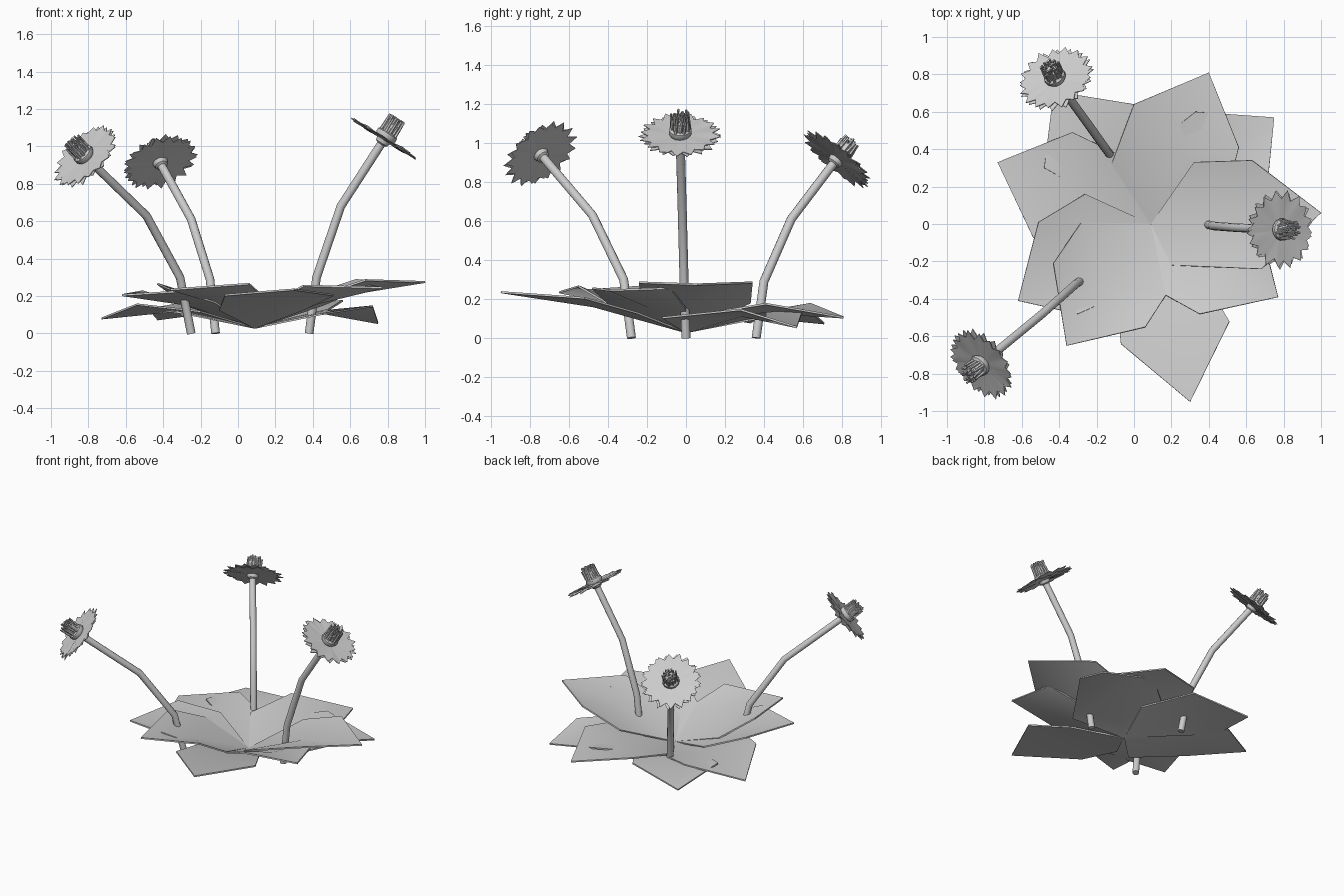
import bpy, bmesh, math, random
from mathutils import Vector, Matrix

random.seed(4)
if "Cube" in bpy.data.objects:
    bpy.data.objects.remove(bpy.data.objects["Cube"], do_unlink=True)

# One pale grey for the whole plant
grey = bpy.data.materials.new("pale_grey")
grey.use_nodes = True
grey.diffuse_color = (0.6, 0.6, 0.6, 1)
grey.node_tree.nodes["Principled BSDF"].inputs["Base Color"].default_value = (0.6, 0.6, 0.6, 1)


def finish(name, bm, matrix=Matrix(), smooth=True):
    """Turn a bmesh into a named, coloured and shaded object."""
    bmesh.ops.recalc_face_normals(bm, faces=bm.faces[:])
    mesh = bpy.data.meshes.new(name)
    bm.to_mesh(mesh)
    bm.free()
    mesh.materials.append(grey)
    obj = bpy.data.objects.new(name, mesh)
    bpy.context.collection.objects.link(obj)
    obj.matrix_world = matrix
    if smooth:
        bpy.ops.object.select_all(action='DESELECT')
        obj.select_set(True)
        bpy.context.view_layer.objects.active = obj
        bpy.ops.object.shade_smooth_by_angle(angle=math.radians(40))


def thicken(bm, thickness):
    bmesh.ops.recalc_face_normals(bm, faces=bm.faces[:])
    bmesh.ops.solidify(bm, geom=bm.faces[:], thickness=thickness)


def leaf(name, outline, tip_z, shoulder_z):
    """Cupped leaf: inner and outer shoulder, tip, outer and inner shoulder."""
    base = Vector((0.09, 0.0, 0.035))

    def on_bowl(x, y):
        # The inner part of each leaf follows a shallow cone
        return Vector((x, y, base.z + 1.3 * shoulder_z * math.hypot(x - base.x, y - base.y)))

    inner_a, outer_a, tip, outer_b, inner_b = outline
    rim = [base, on_bowl(*inner_a), Vector((*outer_a, shoulder_z)), Vector((*tip, tip_z)),
           Vector((*outer_b, shoulder_z)), on_bowl(*inner_b)]
    middle = base.lerp(rim[3], 0.5)
    bm = bmesh.new()
    verts = [bm.verts.new(p) for p in rim]
    centre = bm.verts.new(on_bowl(middle.x, middle.y))
    for i, v in enumerate(verts):
        bm.faces.new((v, verts[(i + 1) % len(verts)], centre))
    thicken(bm, 0.01)
    finish(name, bm)


def bridge(bm, low, high):
    """Join two rings of vertices with a band of quads."""
    for k in range(len(low)):
        n = (k + 1) % len(low)
        bm.faces.new((low[k], low[n], high[n], high[k]))


def tube(name, points, radius, sides=12):
    """Round stem swept along a bent path."""
    bm = bmesh.new()
    path = [Vector(p) for p in points]
    rings = []
    for i, p in enumerate(path):
        along = (path[min(i + 1, len(path) - 1)] - path[max(i - 1, 0)]).normalized()
        turn = Vector((0, 0, 1)).rotation_difference(along)
        rings.append([bm.verts.new(p + turn @ Vector((radius * math.cos(a), radius * math.sin(a), 0)))
                      for a in (math.tau * k / sides for k in range(sides))])
    for low, high in zip(rings, rings[1:]):
        bridge(bm, low, high)
    bm.faces.new(rings[0])
    bm.faces.new(rings[-1])
    finish(name, bm)


def lathe(bm, profile, sides=14):
    """Revolve radius and height pairs about the local axis."""
    rings = [[bm.verts.new((r * math.cos(math.tau * k / sides), r * math.sin(math.tau * k / sides), z))
              for k in range(sides)] for r, z in profile]
    for low, high in zip(rings, rings[1:]):
        bridge(bm, low, high)


def flower(label, centre, facing):
    turn = Vector((0, 0, 1)).rotation_difference(Vector(facing)).to_matrix().to_4x4()
    place = Matrix.Translation(centre) @ turn

    # Two toothed petal discs, slightly turned and tipped against each other
    teeth = 17
    for layer, lift, twist, tip in (("lower", 0.0, 0.0, -0.04), ("upper", 0.006, 0.1, 0.04)):
        bm = bmesh.new()
        hub = bm.verts.new((0, 0, lift - 0.004))
        rim = []
        for k in range(teeth * 2):
            angle = math.pi * k / teeth + twist
            r = (0.207 if k % 2 else 0.168) * random.uniform(0.96, 1.03)
            rim.append(bm.verts.new((r * math.cos(angle), r * math.sin(angle),
                                     lift + random.uniform(-0.005, 0.005))))
        for k, v in enumerate(rim):
            bm.faces.new((hub, v, rim[(k + 1) % len(rim)]))
        thicken(bm, 0.004)
        finish(f"{label}_{layer}_petals", bm, place @ Matrix.Rotation(tip, 4, 'X'))

    # Bulb under the petals and the collar on top
    bm = bmesh.new()
    lathe(bm, [(0.018, -0.035), (0.035, -0.025), (0.042, 0.0), (0.03, 0.004)])
    lathe(bm, [(0.05, 0.0), (0.06, 0.018), (0.058, 0.036), (0.045, 0.044), (0.03, 0.04)])
    finish(f"{label}_collar", bm, place)

    # Tuft of crooked stamens around a short core
    bm = bmesh.new()
    lathe(bm, [(0.04, 0.02), (0.046, 0.09), (0.03, 0.105), (0.002, 0.107)], 10)
    for k in range(30):
        angle, r = k * 2.4, 0.05 * math.sqrt((k + 1) / 30)
        height = random.uniform(0.085, 0.11)
        lean = Matrix.Rotation(random.uniform(-0.15, 0.15), 4, 'X')
        spot = Matrix.Translation((r * math.cos(angle), r * math.sin(angle), 0.025 + height / 2))
        bmesh.ops.create_cone(bm, cap_ends=True, segments=5, radius1=0.009, radius2=0.006,
                              depth=height, matrix=spot @ lean)
    finish(f"{label}_stamens", bm, place, smooth=False)


# Upper, cupped ring of leaves
leaf("right_upper_leaf", [(-.12, -.4), (-.3, -.48), (-.62, -.41), (-.51, .01), (-.26, .16)], .21, .23)
leaf("front_upper_leaf", [(.35, -.25), (.51, -.52), (.3, -.95), (-.07, -.64), (-.1, -.3)], .24, .21)
leaf("front_right_upper_leaf", [(.17, -.38), (.06, -.55), (-.36, -.65), (-.43, -.21), (-.28, .01)], .24, .27)
leaf("front_left_upper_leaf", [(.45, .0), (.69, -.08), (.77, -.39), (.35, -.48), (.17, -.38)], .25, .26)
leaf("left_upper_leaf", [(.32, .33), (.63, .34), (1, .06), (.68, -.24), (.2, -.22)], .28, .29)

# Lower, flatter ring of leaves
leaf("right_lower_leaf", [(-.2, -.3), (-.54, -.07), (-.73, .33), (-.33, .49), (-.1, .38)], .085, .16)
leaf("back_right_lower_leaf", [(-.3, .2), (-.48, .3), (-.43, .71), (0, .64), (.2, .32)], .08, .14)
leaf("back_lower_leaf", [(-.12, .32), (0, .64), (.4, .81), (.56, .41), (.48, .1)], .11, .18)
leaf("back_left_lower_leaf", [(.1, .42), (.33, .6), (.75, .57), (.72, .28), (.45, -.12)], .06, .15)

# Bent stems with a flower at each end: path, then facing direction
blooms = {
    "left": ([(.38, 0, 0), (.42, -.01, .3), (.55, -.02, .68), (.77, -.03, 1.02)], (.53, 0, .85)),
    "back": ([(-.12, .36, 0), (-.15, .4, .29), (-.25, .54, .61), (-.41, .76, .9)], (-.3, .6, .74)),
    "right": ([(-.25, -.28, 0), (-.31, -.32, .3), (-.49, -.48, .63), (-.8, -.735, .93)], (-.6, -.5, .62)),
}
for side, (path, facing) in blooms.items():
    tube(f"{side}_stem", path, 0.023)
    flower(f"{side}_flower", Vector(path[-1]) + Vector(facing).normalized() * 0.022, facing)
